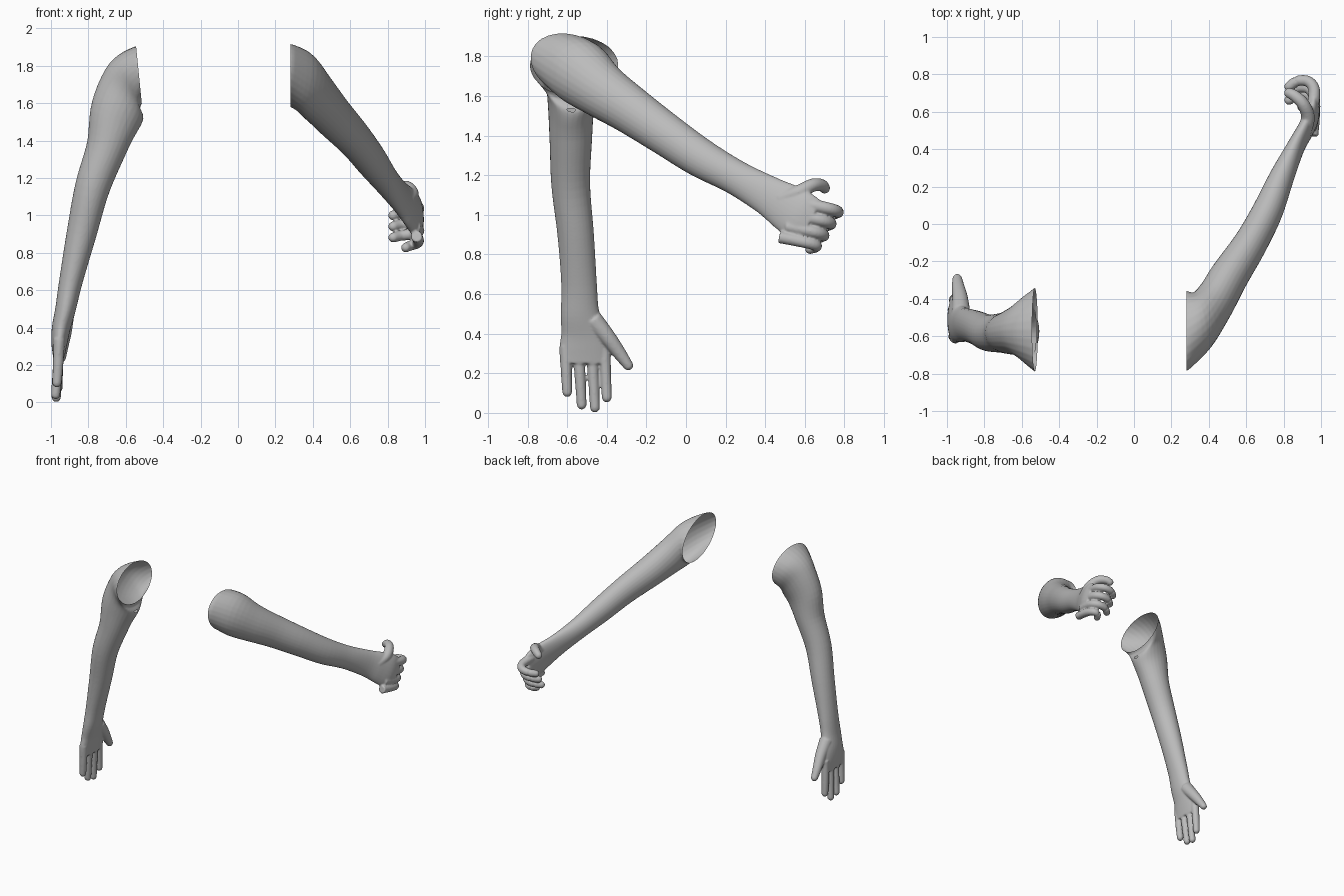
import bpy
import bmesh
from math import cos, sin, tau
from mathutils import Vector as V

if "Cube" in bpy.data.objects:
    bpy.data.objects.remove(bpy.data.objects["Cube"])

GREY = (0.5, 0.5, 0.5, 1)
grey = bpy.data.materials.new("plain grey")
grey.use_nodes = True
grey.diffuse_color = GREY
grey.node_tree.nodes["Principled BSDF"].inputs["Base Color"].default_value = GREY


def catmull(rows, steps=5):
    """Smooth a list of equal-length rows of numbers."""
    out = []
    for i in range(len(rows) - 1):
        quad = [rows[max(i - 1, 0)], rows[i], rows[i + 1], rows[min(i + 2, len(rows) - 1)]]
        for s in range(steps):
            t = s / steps
            out.append([b + 0.5 * t * (c - a + t * (2 * a - 5 * b + 4 * c - d + t * (3 * (b - c) + d - a)))
                        for a, b, c, d in zip(*quad)])
    out.append(list(rows[-1]))
    return out


def loft(bm, rows, side, start=None, blend=20, sides=28):
    """Closed elliptical tube. Row: x, y, z, half thickness, half width along side."""
    loops = []
    for i, (x, y, z, a, b) in enumerate(rows):
        t = (V(rows[min(i + 1, len(rows) - 1)][:3]) - V(rows[max(i - 1, 0)][:3])).normalized()
        if start:
            k = max(0, 1 - i / blend)
            t = (t * (1 - k) + start * k).normalized()
        w = (side - t * side.dot(t)).normalized()
        n = t.cross(w)
        loops.append([bm.verts.new(V((x, y, z)) + n * a * cos(tau * j / sides) + w * b * sin(tau * j / sides))
                      for j in range(sides)])
    for p, q in zip(loops, loops[1:]):
        for j in range(sides):
            k = (j + 1) % sides
            bm.faces.new((p[j], p[k], q[k], q[j]))
    bm.faces.new(loops[0][::-1])
    bm.faces.new(loops[-1])


def finger(bm, points, r0, r1, side):
    """Tapered digit with a rounded tip."""
    last = len(points) - 1
    rows = catmull([(*p, r0 + (r1 - r0) * i / last, r0 + (r1 - r0) * i / last) for i, p in enumerate(points)])
    tip = V(rows[-1][:3])
    d = (tip - V(rows[-2][:3])).normalized()
    for ahead, size in ((0.4, 0.92), (0.7, 0.71), (0.9, 0.44), (0.99, 0.12)):
        rows.append([*(tip + d * r1 * ahead), r1 * size, r1 * size])
    loft(bm, rows, side, sides=16)


def build_arm(name, rings, side, start, digits):
    bm = bmesh.new()
    rim = V(rings[0][:3])
    rows = catmull(rings)
    # short extension behind the shoulder rim, trimmed off afterwards
    rows.insert(0, [*(rim - start * 0.05), *rings[0][3:]])
    loft(bm, rows, side, start)
    for points, r0, r1 in digits:
        finger(bm, points, r0, r1, V((0.7, 0.3, 0.2)))
    bmesh.ops.recalc_face_normals(bm, faces=bm.faces)
    mesh = bpy.data.meshes.new(name)
    bm.to_mesh(mesh)
    bm.free()
    arm = bpy.data.objects.new(name, mesh)
    bpy.context.collection.objects.link(arm)

    # fuse digits with the palm and soften the joins
    fuse = arm.modifiers.new("fuse", 'REMESH')
    fuse.mode = 'VOXEL'
    fuse.voxel_size = 0.006
    soft = arm.modifiers.new("soften", 'SMOOTH')
    soft.factor = 0.5
    soft.iterations = 6
    fused = bpy.data.meshes.new_from_object(arm.evaluated_get(bpy.context.evaluated_depsgraph_get()))
    arm.modifiers.clear()

    # open the shoulder
    bm = bmesh.new()
    bm.from_mesh(fused)
    bmesh.ops.bisect_plane(bm, geom=bm.verts[:] + bm.edges[:] + bm.faces[:],
                           plane_co=rim, plane_no=start, clear_inner=True)
    for f in bm.faces:
        f.smooth = True
    bm.to_mesh(fused)
    bm.free()
    arm.data = fused
    fused.name = name
    fused.materials.clear()
    fused.materials.append(grey)


# right arm, hanging straight down
right_rings = [
    (-.53, -.565, 1.755, .15, .225), (-.575, -.565, 1.715, .16, .185),
    (-.61, -.57, 1.645, .165, .14), (-.655, -.58, 1.535, .145, .117),
    (-.70, -.582, 1.37, .11, .107), (-.778, -.582, 1.15, .094, .098),
    (-.837, -.557, .9, .08, .092), (-.893, -.54, .65, .063, .09),
    (-.922, -.535, .5, .055, .098), (-.945, -.515, .4, .05, .118),
    (-.955, -.512, .32, .043, .128), (-.958, -.513, .25, .032, .124)]
right_digits = [([(-.955, yb, .34), (-.962, (yb + yt) / 2, .2), (xt, yt, zt)], .031, .025)
                for yb, yt, zt, xt in ((-.608, -.6, .105, -.968), (-.545, -.527, .042, -.975),
                                       (-.478, -.46, .027, -.972), (-.412, -.4, .078, -.962))]
right_digits.append(([(-.925, -.47, .47), (-.93, -.395, .38), (-.94, -.335, .3), (-.945, -.292, .24)], .05, .026))
build_arm("right_arm", right_rings, V((0, 1, 0)), V((-1, 0, -.1)).normalized(), right_digits)

# left arm, reaching back with a half-closed hand
left_rings = [
    (.28, -.57, 1.75, .225, .155), (.355, -.525, 1.71, .165, .163),
    (.43, -.42, 1.625, .125, .14), (.51, -.28, 1.53, .105, .122),
    (.625, -.1, 1.405, .09, .108), (.715, .07, 1.29, .082, .099),
    (.79, .25, 1.19, .066, .088), (.865, .41, 1.1, .047, .1),
    (.915, .5, 1.045, .042, .118), (.948, .57, 1.0, .04, .126),
    (.963, .63, .965, .03, .118)]
index_path = [(.945, .58, 1.06), (.965, .705, 1.035), (.935, .76, 1.02), (.875, .765, 1.01), (.83, .735, 1.0)]
left_digits = [([(x, y - .036 * k, z - .059 * k) for x, y, z in index_path], .033, .027) for k in range(3)]
left_digits.append(([(x + .05 * (.965 - x) / .1, y - .108, z - .172) for x, y, z in index_path], .031, .026))
left_digits.append(([(.905, .48, 1.08), (.93, .57, 1.115), (.905, .64, 1.15), (.86, .685, 1.15), (.83, .7, 1.135)],
                    .04, .028))
build_arm("left_arm", left_rings, V((0, .38, .92)), V((1, 0, 0)), left_digits)
